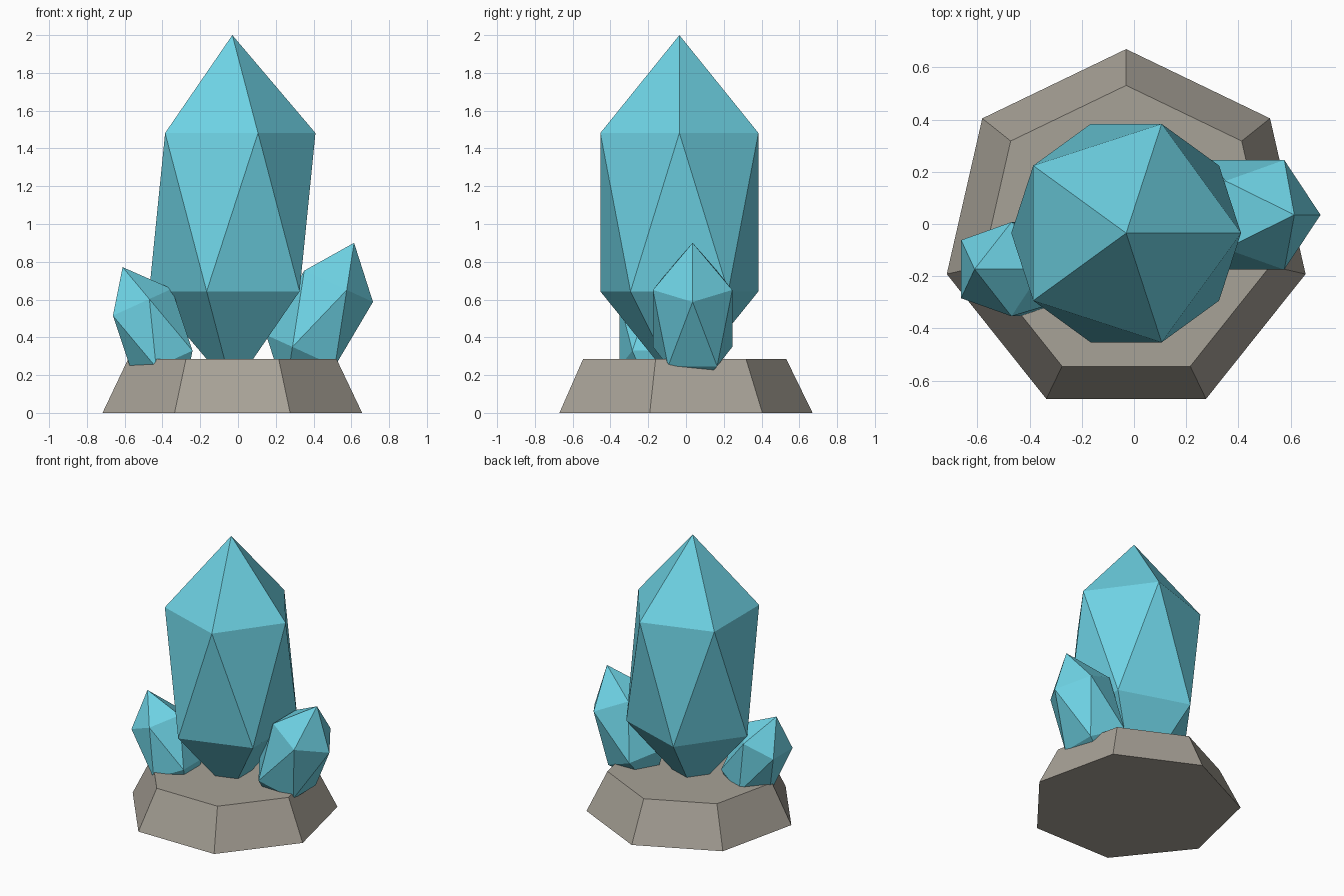
import bpy
import math

if "Cube" in bpy.data.objects:
    bpy.data.objects.remove(bpy.data.objects["Cube"])


def material(name, rgb):
    m = bpy.data.materials.new(name)
    m.diffuse_color = (*rgb, 1.0)
    m.use_nodes = True
    m.node_tree.nodes["Principled BSDF"].inputs["Base Color"].default_value = m.diffuse_color
    return m


CRYSTAL = material("crystal_teal", (0.156, 0.65, 0.78))
STONE = material("stone_grey", (0.39, 0.36, 0.31))


def finish(name, mat):
    obj = bpy.context.object
    obj.name = name
    obj.data.materials.append(mat)
    return obj


def crystal(name, center, radius, half_height, tilt=0.0):
    """Stretched 20-sided gem, tilted sideways around y."""
    bpy.ops.mesh.primitive_ico_sphere_add(
        subdivisions=1, radius=1, location=center,
        rotation=(0, math.radians(tilt), 0))
    finish(name, CRYSTAL).scale = (radius, radius, half_height)


# Seven-sided tapered stone pedestal, one corner pointing back
bpy.ops.mesh.primitive_cone_add(
    vertices=7, radius1=0.705, radius2=0.566, depth=0.285,
    location=(-0.03, -0.035, 0.1425))
finish("stone_base", STONE)

# Tall central crystal and two smaller ones leaning outward
crystal("main_crystal", (-0.03, -0.035, 1.0625), 0.492, 0.9375)
crystal("right_crystal", (0.432, 0.035, 0.50), 0.247, 0.44, 24.5)
crystal("left_crystal", (-0.4515, -0.173, 0.422), 0.212, 0.384, -24.5)
